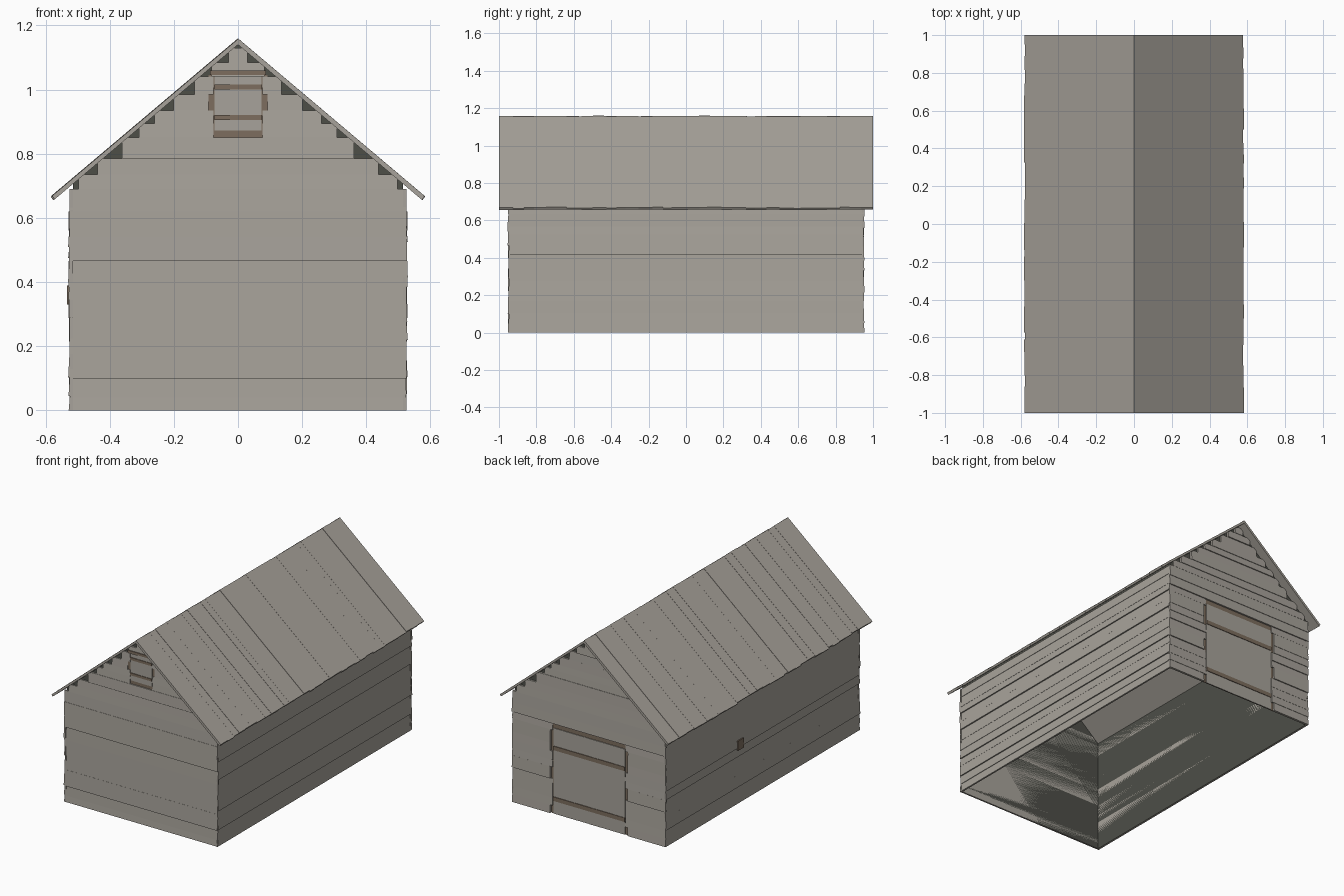
import bpy, bmesh, random
from mathutils import Vector

random.seed(4)
if "Cube" in bpy.data.objects:
    bpy.data.objects.remove(bpy.data.objects["Cube"])


def material(name, rgb):
    m = bpy.data.materials.new(name)
    m.use_nodes = True
    m.diffuse_color = (*rgb, 1)
    bsdf = m.node_tree.nodes["Principled BSDF"]
    bsdf.inputs["Base Color"].default_value = (*rgb, 1)
    bsdf.inputs["Roughness"].default_value = 0.9
    return m


WOOD = material("weathered grey wood", (0.39, 0.365, 0.325))
DARK = material("dark lining", (0.075, 0.077, 0.064))
BROWN = material("brown timber", (0.205, 0.155, 0.113))

SLOPE, RIDGE, EAVE = 0.844, 1.16, 0.583
WX, WY, TOP = 0.53, 0.955, 0.69


def jit(a):
    return random.uniform(-a, a)


def prism(bm, profile, a, b, axis):
    """Extrude a closed profile from a to b along x or y."""
    put = (lambda u, v, d: Vector((d, u, v))) if axis == "x" else (lambda u, v, d: Vector((u, d, v)))
    rings = [[bm.verts.new(put(u, v, d)) for u, v in profile] for d in (a, b)]
    n = len(profile)
    for ring in rings:
        bm.faces.new(ring)
    for i in range(n):
        j = (i + 1) % n
        bm.faces.new((rings[0][i], rings[0][j], rings[1][j], rings[1][i]))


def finish(bm, name, mat):
    bmesh.ops.recalc_face_normals(bm, faces=bm.faces)
    mesh = bpy.data.meshes.new(name)
    bm.to_mesh(mesh)
    bm.free()
    mesh.materials.append(mat)
    ob = bpy.data.objects.new(name, mesh)
    bpy.context.collection.objects.link(ob)


def boxes(name, mat, items):
    """Each item is x0, x1, y0, y1, z0, z1."""
    bm = bmesh.new()
    for x0, x1, y0, y1, z0, z1 in items:
        prism(bm, [(x0, z0), (x1, z0), (x1, z1), (x0, z1)], y0, y1, "y")
    finish(bm, name, mat)


def splits(a, b, step):
    """Uneven board edges from a to b."""
    n = round((b - a) / step)
    w = (b - a) / n
    return [a] + [a + w * i + jit(w * 0.25) for i in range(1, n)] + [b]


# Dark lining, open at the bottom
bm = bmesh.new()
lx, ly = WX - 0.015, WY - 0.015
eave_z = RIDGE - 0.018 - lx * SLOPE
outline = [(-lx, 0), (-lx, eave_z), (0, RIDGE - 0.018), (lx, eave_z), (lx, 0)]
ends = [[bm.verts.new((x, y, z)) for x, z in outline] for y in (-ly, ly)]
bm.faces.new(ends[0])
bm.faces.new(ends[1][::-1])
for i in (0, 3):
    bm.faces.new((ends[0][i], ends[1][i], ends[1][i + 1], ends[0][i + 1]))
finish(bm, "dark_lining", DARK)

# Long side walls of overlapping boards
for s, name in ((1, "left_wall_boards"), (-1, "right_wall_boards")):
    bm = bmesh.new()
    zs = splits(0, TOP, 0.058)
    for z0, z1 in zip(zs, zs[1:]):
        out = WX - 0.003 + jit(0.003)
        prism(bm, [(s * lx, z0), (s * out, z0), (s * (out - 0.004), z1), (s * lx, z1)],
              -WY + 0.006 + jit(0.004), WY - 0.006 + jit(0.004), "y")
    finish(bm, name, WOOD)


def end_wall(name, s, zs, half, low, high, wide_rows):
    """Horizontal boards with square-cut gable ends, split around an opening."""
    bm = bmesh.new()
    for i, (z0, z1) in enumerate(zip(zs, zs[1:])):
        w = min(WX - 0.004 + jit(0.002), (RIDGE - 0.005 - z1) / SLOPE)
        out = WY - 0.003 + jit(0.003)
        prof = [(s * ly, z0), (s * out, z0), (s * (out - 0.003), z1), (s * ly, z1)]
        mid = (z0 + z1) / 2
        if low < mid < high:
            gap = half + (0.016 if i in wide_rows else 0)
            prism(bm, prof, -w, -gap, "x")
            prism(bm, prof, gap, w, "x")
        else:
            prism(bm, prof, -w, w, "x")
    finish(bm, name, WOOD)


GABLE = [TOP, 0.735, 0.785, 0.85, 0.895, 0.935, 0.985, 1.04, 1.085, 1.13]
front = [0, 0.04, 0.10, 0.20, 0.29, 0.385, 0.465, 0.54, 0.62] + GABLE
back = splits(0, 0.56, 0.056) + [0.62] + GABLE
end_wall("front_wall_boards", -1, front, 0.076, 0.85, 1.04, {front.index(0.935)})
end_wall("back_wall_boards", 1, back, 0.25, 0, 0.56, {0, 4, 7, 8})


def closed_door(name, s, half, z0, z1, panel, battens, boards):
    """Brown frame behind a boarded leaf with cross battens."""
    boxes(name + "_frame", BROWN, [(-half - 0.018, half + 0.018, s * ly, s * (ly + 0.004), z0, z1)])
    w = 2 * half / boards
    boxes(name + "_leaf", WOOD, [
        (-half + w * i, -half + w * (i + 1), s * ly, s * (ly + 0.008 + jit(0.001)), *panel)
        for i in range(boards)])
    boxes(name + "_battens", BROWN, [
        (-half, half, s * (ly + 0.005), s * (ly + 0.012), a, b) for a, b in battens])


closed_door("loft_hatch", -1, 0.074, 0.85, 1.045, (0.872, 1.04),
            [(0.905, 0.92), (1.0, 1.016)], 3)
closed_door("barn_door", 1, 0.245, 0, 0.56, (0, 0.53),
            [(0.08, 0.105), (0.395, 0.42)], 6)
boxes("hatch_lintel", BROWN, [(-0.088, 0.088, -WY + 0.006, -WY - 0.003, 1.045, 1.06)])

# Small patch on one side wall
boxes("side_patch", BROWN, [(-WX - 0.003, -WX + 0.004, 0.195, 0.25, 0.33, 0.39)])

# Roof boards running from ridge to eave
for s, name in ((1, "left_roof_boards"), (-1, "right_roof_boards")):
    bm = bmesh.new()
    ys = splits(-1, 1, 0.062)
    for y0, y1 in zip(ys, ys[1:]):
        lift = -0.002 + jit(0.002)
        ex = EAVE - 0.003 + jit(0.003)
        top = RIDGE + lift
        under = RIDGE - 0.02
        prism(bm, [(0, top), (s * ex, top - ex * SLOPE),
                   (s * (ex - 0.008), under - (ex - 0.008) * SLOPE), (0, under)], y0, y1, "y")
    finish(bm, name, WOOD)
